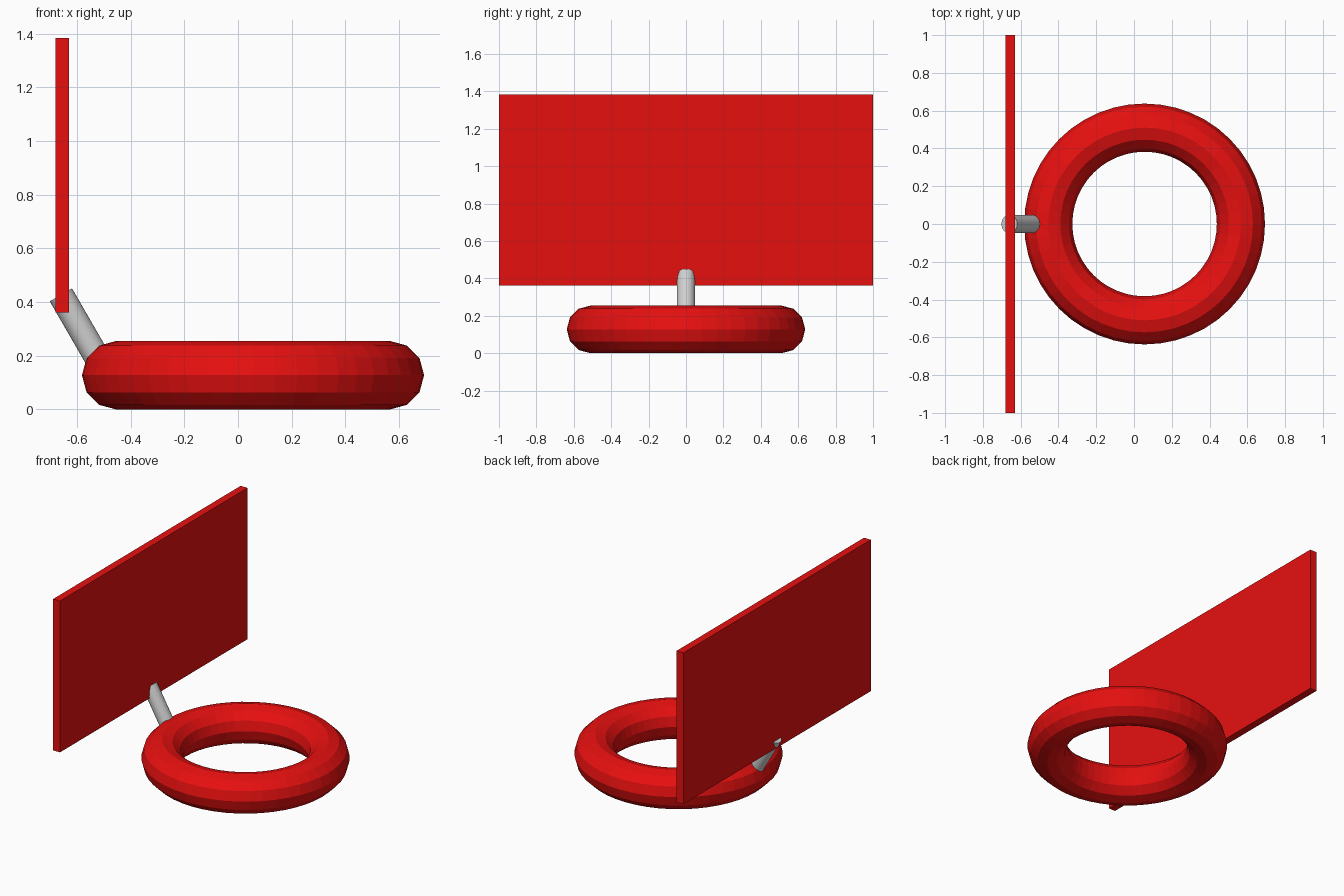
import bpy
import math
from mathutils import Vector

if "Cube" in bpy.data.objects:
    bpy.data.objects.remove(bpy.data.objects["Cube"])


def material(name, rgb):
    m = bpy.data.materials.new(name)
    m.diffuse_color = (*rgb, 1.0)
    m.use_nodes = True
    m.node_tree.nodes["Principled BSDF"].inputs["Base Color"].default_value = m.diffuse_color
    return m


red = material("red", (0.8, 0.005, 0.005))
grey = material("light grey", (0.62, 0.62, 0.62))


def finish(name, mat):
    ob = bpy.context.object
    ob.name = name
    ob.data.materials.append(mat)
    return ob


# Flat-shaded ring lying on the ground
bpy.ops.mesh.primitive_torus_add(
    major_segments=48, minor_segments=12,
    major_radius=0.51, minor_radius=0.1275,
    location=(0.056, 0, 0.1275))
finish("ring", red)

# Thin upright panel beside the ring
bpy.ops.mesh.primitive_cube_add(size=1, location=(-0.655, 0, 0.873))
panel = finish("panel", red)
panel.scale = (0.051, 2.0, 1.022)

# Slanted rod joining the ring to the panel
tilt = math.radians(30)
length = 0.31
top = Vector((-0.66, 0, 0.427))
axis = Vector((-math.sin(tilt), 0, math.cos(tilt)))
bpy.ops.mesh.primitive_cylinder_add(
    vertices=32, radius=0.048, depth=length,
    location=top - axis * length / 2, rotation=(0, -tilt, 0))
finish("support_rod", grey)
